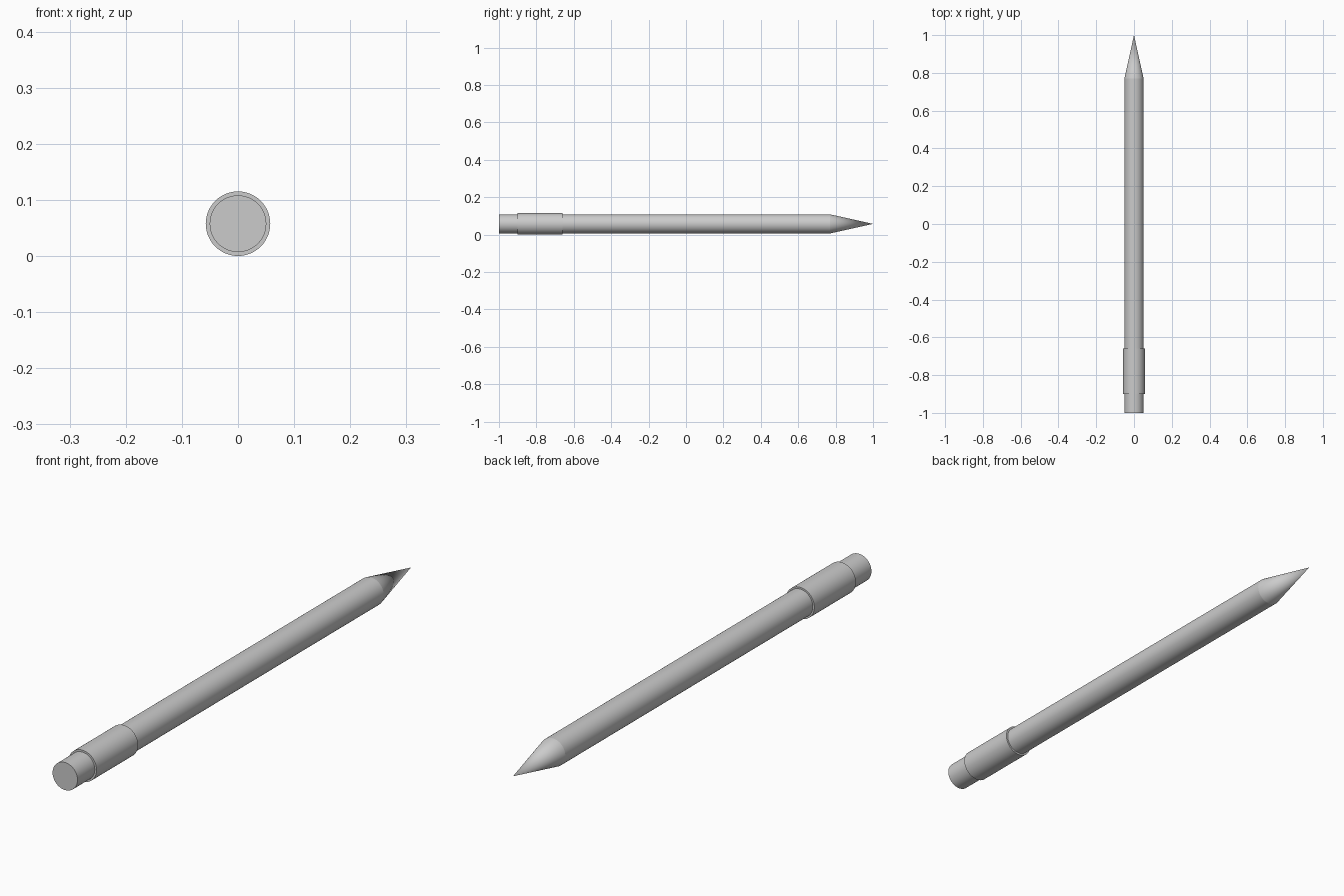
import bpy, bmesh, math

if "Cube" in bpy.data.objects:
    bpy.data.objects.remove(bpy.data.objects["Cube"])

AXIS_Z = 0.0575
SIDES = 48


def lathe(name, profile):
    """Revolve (y, radius) points around the long axis; radius 0 makes a pole."""
    bm = bmesh.new()
    rings = []
    for y, r in profile:
        if r == 0:
            rings.append([bm.verts.new((0, y, 0))] * SIDES)
        else:
            rings.append([bm.verts.new((r * math.cos(2 * math.pi * i / SIDES), y,
                                        r * math.sin(2 * math.pi * i / SIDES)))
                          for i in range(SIDES)])
    for a, b in zip(rings, rings[1:]):
        for i in range(SIDES):
            j = (i + 1) % SIDES
            bm.faces.new(list(dict.fromkeys((a[i], a[j], b[j], b[i]))))
    bmesh.ops.recalc_face_normals(bm, faces=bm.faces)
    mesh = bpy.data.meshes.new(name)
    bm.to_mesh(mesh)
    bm.free()
    obj = bpy.data.objects.new(name, mesh)
    obj.location.z = AXIS_Z
    bpy.context.collection.objects.link(obj)
    bpy.ops.object.select_all(action='DESELECT')
    obj.select_set(True)
    bpy.context.view_layer.objects.active = obj
    bpy.ops.object.shade_smooth_by_angle(angle=math.radians(30))
    # keep the shallow cone shoulder crisp
    return obj


# Eraser stub with flat end
lathe("eraser", [(-1.0, 0), (-1.0, 0.0505), (-0.9, 0.0505)])

# Ferrule sleeve, slightly wider than the shaft
lathe("ferrule", [(-0.9, 0.0505), (-0.9, 0.0575), (-0.66, 0.0575), (-0.66, 0.051)])

# Round shaft
lathe("shaft", [(-0.66, 0.051), (0.77, 0.051)])

# Sharpened point
lathe("sharpened_tip", [(0.77, 0.051), (1.0, 0)])

# Open tubes have no inside, so make sure their faces point away from the axis
for obj in bpy.context.collection.objects:
    me = obj.data
    side = max(me.polygons, key=lambda p: p.area)
    if side.normal.x * side.center.x + side.normal.z * side.center.z < 0:
        me.flip_normals()
